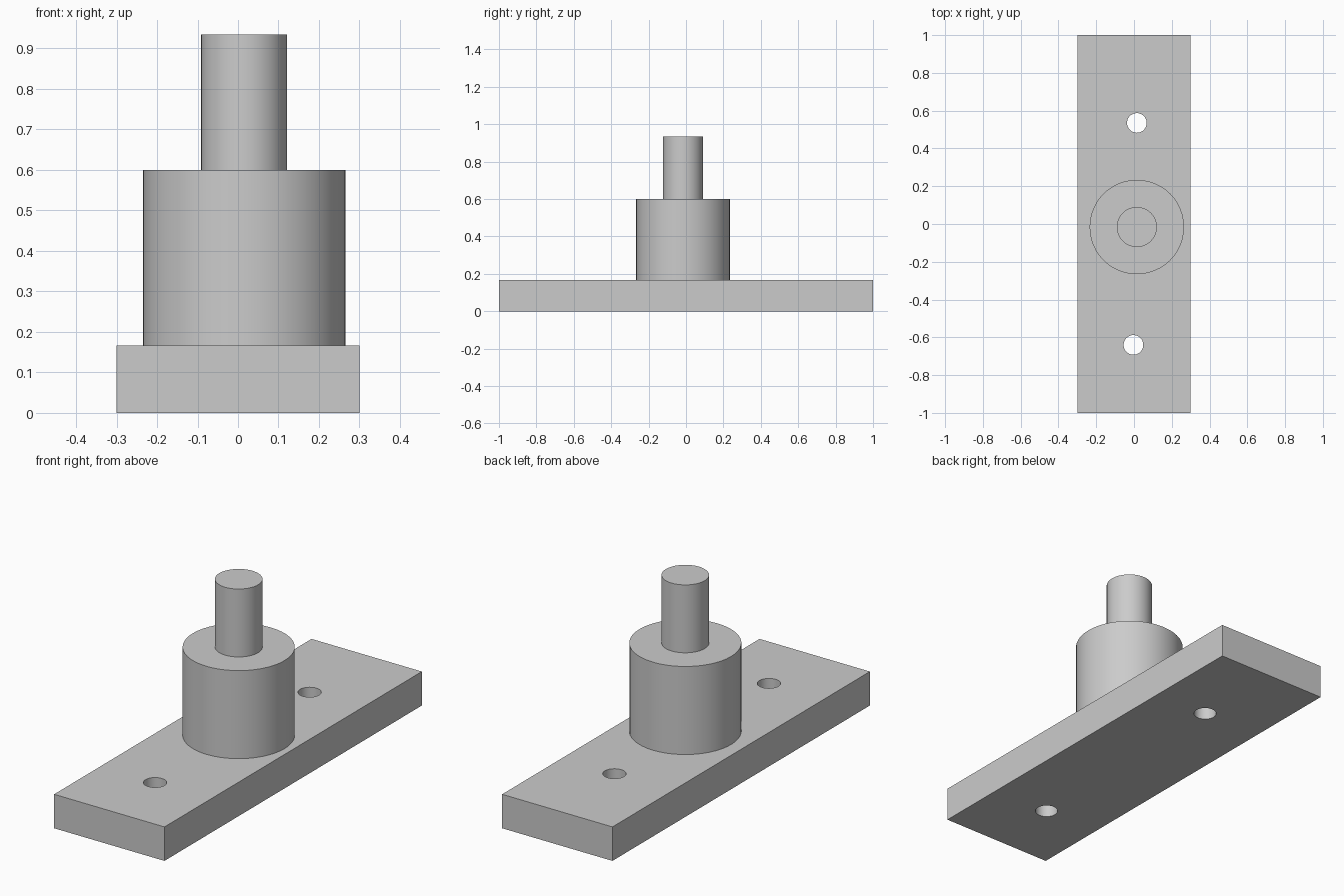
import bpy
import math

cube = bpy.data.objects.get("Cube")
if cube:
    bpy.data.objects.remove(cube, do_unlink=True)

grey = bpy.data.materials.new("plain grey")
grey.use_nodes = True
colour = (0.6, 0.6, 0.6, 1.0)
grey.diffuse_color = colour
grey.node_tree.nodes["Principled BSDF"].inputs["Base Color"].default_value = colour

PLATE_TOP, BOSS_TOP, PIN_TOP = 0.167, 0.60, 0.934
AXIS = (0.015, -0.016)


def cylinder(name, centre, radius, bottom, top, sides=48):
    bpy.ops.mesh.primitive_cylinder_add(
        vertices=sides, radius=radius, depth=top - bottom,
        location=(*centre, (bottom + top) / 2))
    obj = bpy.context.object
    obj.name = name
    obj.data.materials.append(grey)
    return obj


def smooth(obj):
    bpy.ops.object.select_all(action="DESELECT")
    obj.select_set(True)
    bpy.context.view_layer.objects.active = obj
    bpy.ops.object.shade_smooth_by_angle(angle=math.radians(30))


# Flat mounting plate
bpy.ops.mesh.primitive_cube_add(size=1, location=(0, 0, PLATE_TOP / 2))
plate = bpy.context.object
plate.name = "base_plate"
plate.scale = (0.6, 2.0, PLATE_TOP)
bpy.ops.object.transform_apply(location=False, rotation=False, scale=True)
plate.data.materials.append(grey)

# Two screw holes through the plate
for label, centre in (("back", (0.015, 0.535)), ("front", (-0.003, -0.64))):
    cutter = cylinder(label + "_hole_cutter", centre, 0.052, -0.1, PLATE_TOP + 0.1)
    cutter.hide_render = True
    hole = plate.modifiers.new(label + "_hole", "BOOLEAN")
    hole.operation = "DIFFERENCE"
    hole.solver = "EXACT"
    hole.object = cutter
    bpy.context.view_layer.objects.active = plate
    bpy.ops.object.modifier_apply(modifier=hole.name)
    bpy.data.objects.remove(cutter, do_unlink=True)

# Wide boss with a narrow pin on top
boss = cylinder("boss", AXIS, 0.25, PLATE_TOP, BOSS_TOP)
pin = cylinder("pin", AXIS, 0.106, BOSS_TOP, PIN_TOP)

for part in (plate, boss, pin):
    smooth(part)
